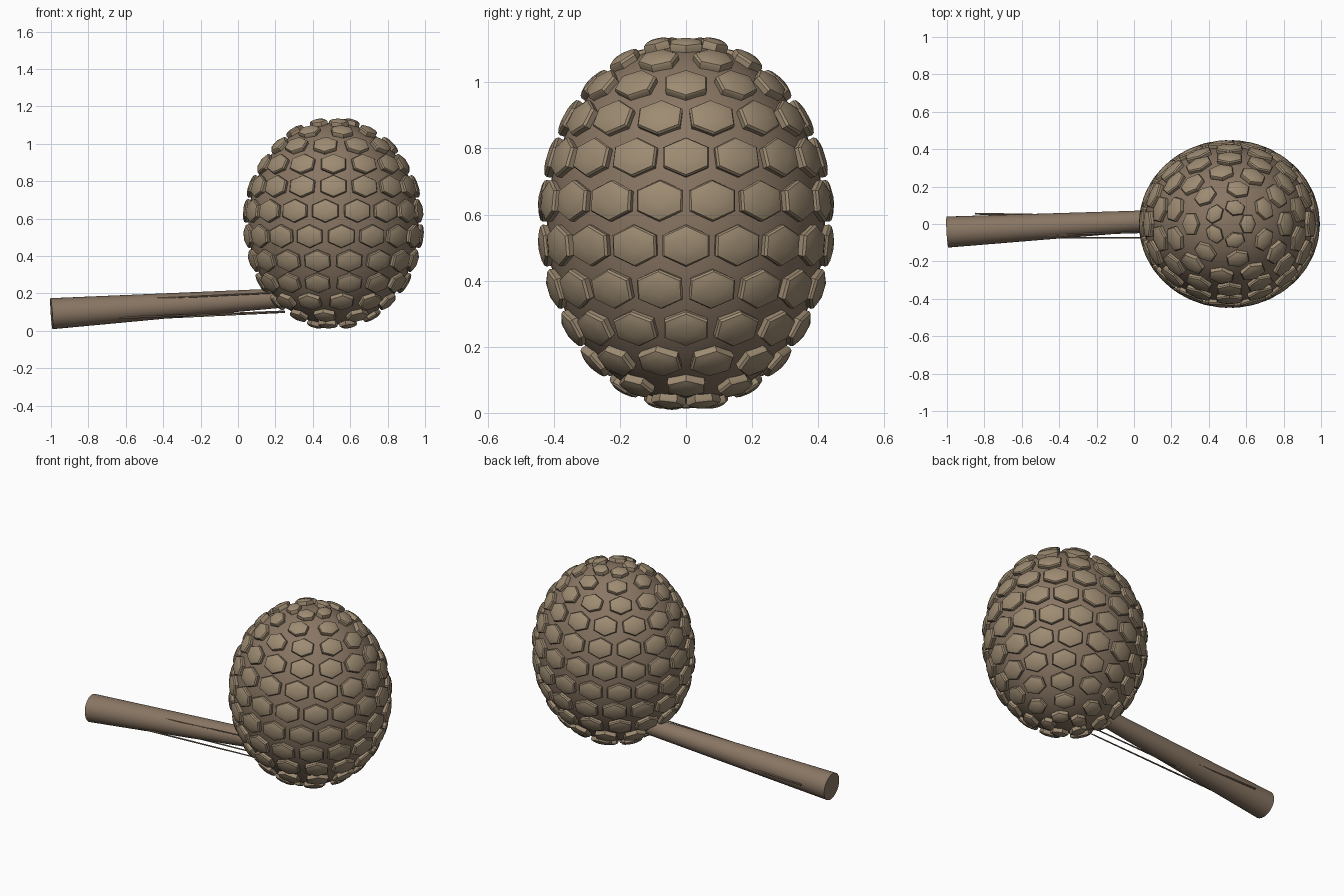
import bpy, bmesh, math
from mathutils import Vector

if "Cube" in bpy.data.objects:
    bpy.data.objects.remove(bpy.data.objects["Cube"])

def material(name, rgb):
    m = bpy.data.materials.new(name)
    m.diffuse_color = (*rgb, 1)
    m.use_nodes = True
    m.node_tree.nodes["Principled BSDF"].inputs["Base Color"].default_value = m.diffuse_color
    return m

CORE = material("husk_brown", (0.25, 0.18, 0.125))
SCALE = material("scale_tan", (0.34, 0.26, 0.17))
STEM = material("stem_brown", (0.25, 0.18, 0.125))
CENTRE = Vector((0.51, 0, 0.574))
RADII = Vector((0.455, 0.42, 0.54))

def finish(ob, name, mat, angle=40):
    ob.name = name
    ob.data.materials.append(mat)
    bpy.ops.object.select_all(action='DESELECT')
    ob.select_set(True)
    bpy.context.view_layer.objects.active = ob
    bpy.ops.object.shade_smooth_by_angle(angle=math.radians(angle))

def rod(name, a, b, r1, r2, sides, mat):
    a, b = Vector(a), Vector(b)
    d = b - a
    bpy.ops.mesh.primitive_cone_add(vertices=sides, radius1=r1, radius2=r2, depth=d.length,
                                    location=(a + b) / 2, rotation=d.to_track_quat('Z', 'Y').to_euler())
    finish(bpy.context.object, name, mat)

# Egg-shaped core
bpy.ops.mesh.primitive_uv_sphere_add(segments=64, ring_count=40, radius=1, location=CENTRE)
core = bpy.context.object
core.scale = RADII
finish(core, "fruit_core", CORE)

# Domed hexagonal scales in staggered rows
bm = bmesh.new()

def add_scale(lat, lon, w, h):
    unit = Vector((math.cos(lat) * math.cos(lon), math.cos(lat) * math.sin(lon), math.sin(lat)))
    pos = CENTRE + unit * RADII
    n = Vector([u / r for u, r in zip(unit, RADII)]).normalized()
    east = Vector((0, 0, 1)).cross(n).normalized()
    north = n.cross(east)
    # size factor and height of each ring, from root to crown
    rings = []
    for f, z in ((0.92, -0.012), (1.0, 0.012), (0.93, 0.02), (0.7, 0.026), (0.35, 0.030)):
        rings.append([bm.verts.new(pos + n * z
                      + east * (w * f * math.sin(k * math.pi / 3) / 0.866)
                      + north * (h * f * math.cos(k * math.pi / 3))) for k in range(6)])
    for lo, hi in zip(rings, rings[1:]):
        for k in range(6):
            j = (k + 1) % 6
            bm.faces.new((lo[k], lo[j], hi[j], hi[k]))
    bm.faces.new(rings[-1])
    bm.faces.new(rings[0][::-1])

ROWS = 12
for i in range(ROWS):
    lat = math.radians(-78 + 156 * i / (ROWS - 1))
    count = max(5, int(18 * math.cos(lat)))
    size = 0.5 + 0.5 * math.cos(lat) ** 0.6
    for k in range(count):
        lon = 2 * math.pi * (k + 0.5 * (i % 2 == 0)) / count
        add_scale(lat, lon, 0.071 * size, 0.064 * size)
bmesh.ops.recalc_face_normals(bm, faces=bm.faces)
mesh = bpy.data.meshes.new("scales")
bm.to_mesh(mesh)
bm.free()
scales = bpy.data.objects.new("scales", mesh)
bpy.context.collection.objects.link(scales)
finish(scales, "scales", SCALE, 35)

# Tapered stem
rod("stem", (-0.997, -0.043, 0.092), (0.3, 0.03, 0.18), 0.083, 0.05, 32, STEM)

# Thin fibres lying along the stem
FIBRES = [((-0.85, 0.055, 0.10), (0.1, 0.04, 0.12)),
          ((-0.85, 0.003, 0.165), (0.1, 0.0, 0.17)),
          ((-0.85, -0.07, 0.155), (0.22, -0.04, 0.205)),
          ((-0.85, -0.073, 0.06), (0.25, -0.073, 0.105)),
          ((-0.85, 0.0, 0.05), (0.25, -0.01, 0.10))]
for n, (a, b) in enumerate(FIBRES):
    rod(f"fibre_{n + 1}", a, b, 0.006, 0.004, 6, STEM)
